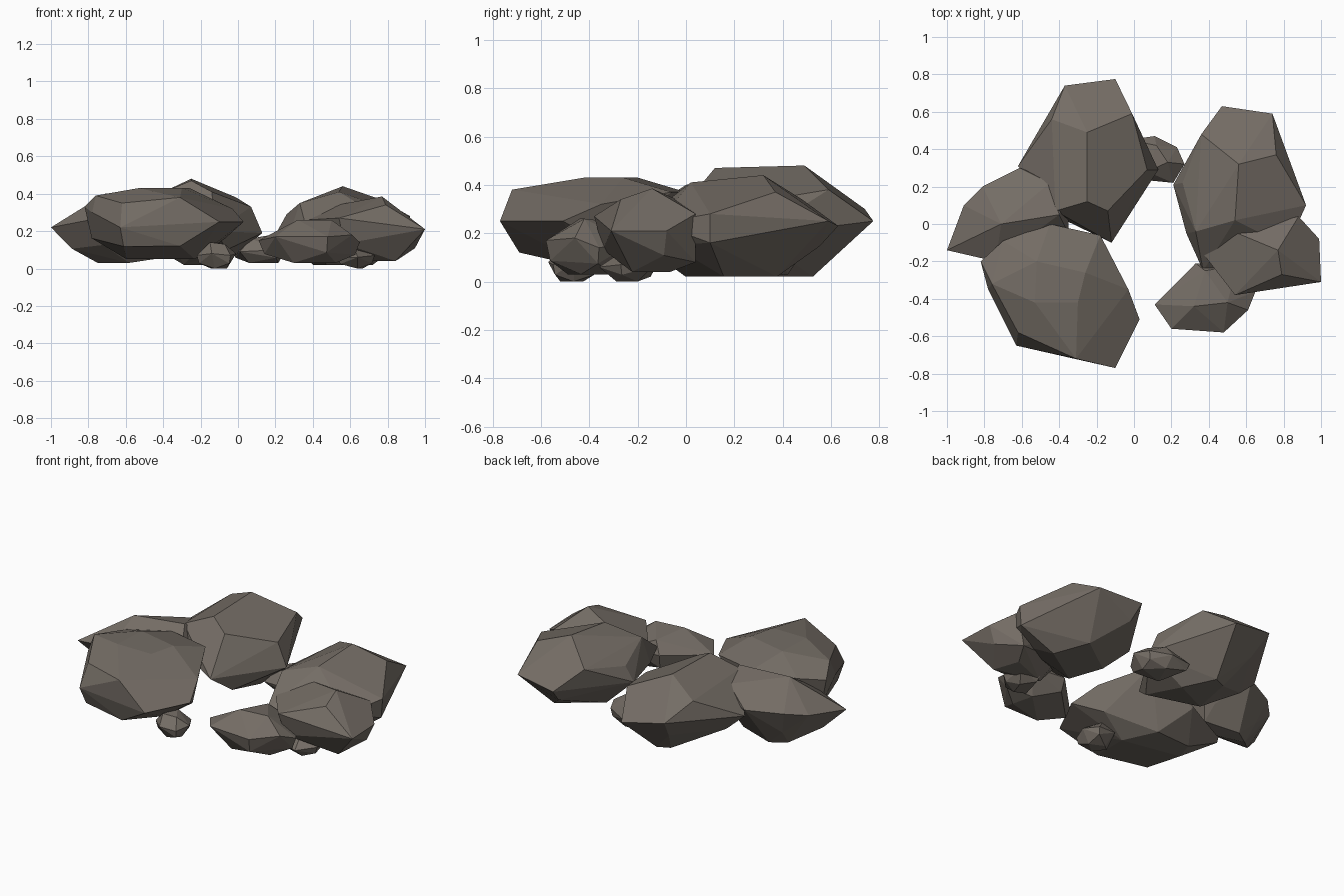
import bpy
import bmesh
from mathutils import Vector

old = bpy.data.objects.get("Cube")
if old:
    bpy.data.objects.remove(old, do_unlink=True)

# One matte grey-brown stone colour
stone = bpy.data.materials.new("grey_brown_stone")
stone.use_nodes = True
stone.diffuse_color = (.175, .152, .13, 1)
shader = stone.node_tree.nodes["Principled BSDF"]
shader.inputs["Base Color"].default_value = stone.diffuse_color
shader.inputs["Roughness"].default_value = .9


def shrink_ring(rim, scale, height_blend, base):
    """Pull the rim towards its middle and down towards the base height."""
    middle = sum((Vector(p) for p in rim), Vector()) / len(rim)
    ring = []
    for point in rim:
        p = middle.lerp(Vector(point), scale)
        p.z = point[-1] + (base - point[-1]) * height_blend
        ring.append(p)
    return ring


def rock(name, rim, corners, base, flank=.88, foot=.5, drop=.6):
    """Faceted boulder: hull of a widest rim, extra corners, and a tapered underside."""
    underside = shrink_ring(rim, flank, drop, base)[::2] + shrink_ring(rim, foot, 1, base)[1::2]
    bm = bmesh.new()
    for point in [*rim, *corners, *underside]:
        bm.verts.new(point)
    hull = bmesh.ops.convex_hull(bm, input=bm.verts[:])
    loose = set(hull["geom_interior"]) | set(hull["geom_unused"])
    bmesh.ops.delete(bm, geom=[v for v in loose if isinstance(v, bmesh.types.BMVert)], context="VERTS")
    # Merge nearly flat triangles into broad chiselled facets
    bmesh.ops.dissolve_limit(bm, angle_limit=.09, verts=bm.verts[:], edges=bm.edges[:])
    bmesh.ops.recalc_face_normals(bm, faces=bm.faces[:])
    mesh = bpy.data.meshes.new(name)
    bm.to_mesh(mesh)
    bm.free()
    mesh.materials.append(stone)
    bpy.context.collection.objects.link(bpy.data.objects.new(name, mesh))


# Broad slab at the front right, with one low chipped corner
rock("front_right_boulder",
     rim=[(-.63, -.65, .22), (.03, -.51, .25), (-.03, -.35, .32), (-.18, -.06, .37),
          (-.45, 0, .37), (-.70, -.09, .35), (-.82, -.20, .33), (-.78, -.35, .3)],
     corners=[(-.10, -.77, .25), (-.31, -.72, .38), (-.62, -.58, .35), (-.30, -.42, .43),
              (-.53, -.42, .43), (-.26, -.26, .43), (-.52, -.2, .43), (-.76, -.32, .39),
              (-.31, -.69, .12)],
     base=.05, flank=.9, foot=.45)

# Pointed stone at the far right
rock("right_boulder",
     rim=[(-1, -.14, .22), (-.91, .10, .25), (-.81, .20, .27), (-.61, .30, .28),
          (-.35, .20, .3), (-.35, -.05, .3), (-.74, -.20, .27)],
     corners=[(-.71, 0, .4), (-.40, .05, .41), (-.45, .22, .37), (-.45, .08, .05)],
     base=.03, flank=.65, foot=.3)

# Tallest boulder at the back
rock("back_boulder",
     rim=[(-.37, .74, .3), (-.10, .775, .25), (.02, .45, .25), (.13, .29, .19),
          (-.12, -.10, .2), (-.41, .04, .25), (-.62, .31, .25)],
     corners=[(-.01, .59, .38), (.07, .29, .33), (-.25, .49, .48), (-.25, .12, .47),
              (-.14, .07, .41), (-.42, .07, .4), (-.44, .56, .39), (-.24, .49, .02),
              (-.06, .03, .1)],
     base=.02, flank=.72, foot=.4, drop=.45)

# Long boulder at the back left, with an upright facet on its outer side
rock("back_left_boulder",
     rim=[(.47, .63, .23), (.74, .59, .25), (.85, .23, .26), (.92, .10, .28),
          (.82, -.12, .24), (.37, -.25, .2), (.28, -.05, .2), (.21, .21, .2), (.36, .48, .34)],
     corners=[(.56, .32, .44), (.76, .37, .37), (.54, .02, .41), (.33, -.04, .35),
              (.26, .22, .29), (.91, .10, .16), (.72, .45, .15)],
     base=.02, flank=.82, foot=.45, drop=.4)

# Blocky stone leaning out on the left
rock("left_boulder",
     rim=[(.54, -.38, .27), (1, -.31, .21), (.99, -.08, .21), (.88, .04, .28),
          (.50, -.02, .28), (.37, -.16, .26)],
     corners=[(.77, -.14, .385), (.79, -.27, .34), (.53, -.04, .34), (.84, .04, .08)],
     base=.04, flank=.84, foot=.45)

# Low stone at the front left
rock("front_left_stone",
     rim=[(.11, -.43, .15), (.20, -.56, .17), (.48, -.58, .17), (.61, -.46, .18),
          (.65, -.36, .14), (.55, -.22, .16), (.33, -.21, .17)],
     corners=[(.32, -.44, .26), (.50, -.42, .26), (.38, -.25, .24)],
     base=.03, flank=.9, foot=.55)

# Small filler pebbles tucked between the boulders
rock("back_pebble",
     rim=[(-.03, .45, .1), (.11, .47, .1), (.23, .41, .11), (.27, .32, .12), (.21, .22, .1), (.01, .24, .09)],
     corners=[(.12, .42, .17), (.18, .33, .18), (.07, .28, .16)],
     base=.03, flank=.9, foot=.6)
rock("front_pebble",
     rim=[(-.22, -.49, .07), (-.14, -.57, .08), (-.04, -.55, .07), (-.01, -.46, .08),
          (-.06, -.37, .07), (-.18, -.38, .08)],
     corners=[(-.15, -.52, .14), (-.07, -.50, .13), (-.12, -.42, .14)],
     base=0, flank=.9, foot=.5)
rock("left_pebble",
     rim=[(.53, -.30, .06), (.64, -.36, .06), (.73, -.27, .07), (.71, -.14, .06), (.58, -.13, .05)],
     corners=[(.62, -.27, .12), (.66, -.18, .12)],
     base=0, flank=.85, foot=.4)
